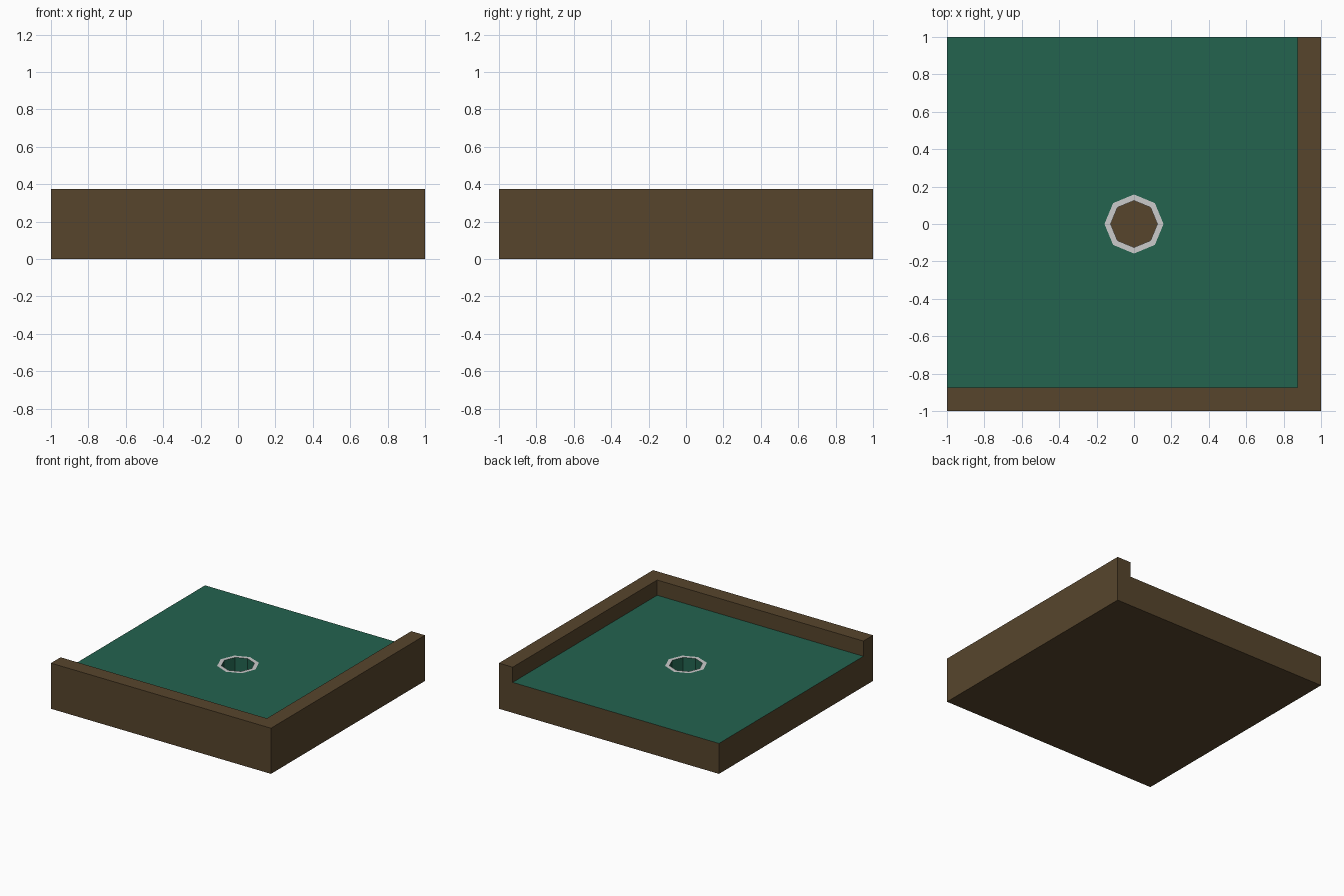
import bpy, bmesh, math

if "Cube" in bpy.data.objects:
    bpy.data.objects.remove(bpy.data.objects["Cube"])

W = 0.125            # wall thickness
FLOOR, TOP = 0.25, 0.375


def srgb(r, g, b):
    f = lambda c: c / 12.92 if c <= 0.04045 else ((c + 0.055) / 1.055) ** 2.4
    return tuple(f(c / 255) for c in (r, g, b)) + (1.0,)


def material(name, rgb):
    m = bpy.data.materials.new(name)
    m.diffuse_color = srgb(*rgb)
    m.use_nodes = True
    m.node_tree.nodes["Principled BSDF"].inputs["Base Color"].default_value = m.diffuse_color
    return m


wood = material("brown wood", (87, 69, 44))
felt = material("green felt", (35, 99, 79))
rim = material("light grey rim", (203, 203, 203))


def finish(bm, name, mats):
    bmesh.ops.recalc_face_normals(bm, faces=bm.faces)
    mesh = bpy.data.meshes.new(name)
    bm.to_mesh(mesh)
    bm.free()
    for m in mats:
        mesh.materials.append(m)
    ob = bpy.data.objects.new(name, mesh)
    bpy.context.collection.objects.link(ob)
    return ob


# Floor block: stacked eight-point loops from the underside, over the green
# surface and the hole rim, down into the hole
def outer(i):
    a = math.radians(45 * i)
    sx, sy = round(math.cos(a)), round(math.sin(a))
    return (sx * (1 - W) if sx > 0 else sx, sy * (1 - W) if sy < 0 else sy)


def octagon(r):
    return [(r * math.cos(math.radians(45 * i)), r * math.sin(math.radians(45 * i)))
            for i in range(8)]


square = [outer(i) for i in range(8)]
bm = bmesh.new()
loops = [[bm.verts.new((x, y, z)) for x, y in pts] for pts, z in (
    (square, 0), (square, FLOOR), (octagon(0.158), FLOOR),
    (octagon(0.125), FLOOR), (octagon(0.125), 0.03))]
band_colour = (0, 1, 2, 1)          # wood side, felt, rim, felt hole wall
for k in range(4):
    for i in range(8):
        if k == 0 and i in (0, 5, 6, 7):    # sides covered by the wall
            continue
        j = (i + 1) % 8
        f = bm.faces.new((loops[k][i], loops[k][j], loops[k + 1][j], loops[k + 1][i]))
        f.material_index = band_colour[k]
bm.faces.new(loops[0][::-1])        # underside
bm.faces.new(loops[4])              # hole bottom
finish(bm, "floor_with_hole", (wood, felt, rim))

# L-shaped border wall along the front and right sides
profile = [(-1, -1), (1, -1), (1, 1), (1 - W, 1), (1 - W, -1 + W), (-1, -1 + W)]
bm = bmesh.new()
face = bm.faces.new([bm.verts.new((x, y, 0)) for x, y in profile])
ext = bmesh.ops.extrude_face_region(bm, geom=[face], use_keep_orig=True)
bmesh.ops.translate(bm, vec=(0, 0, TOP),
                    verts=[v for v in ext["geom"] if isinstance(v, bmesh.types.BMVert)])
finish(bm, "border_wall", (wood,))
